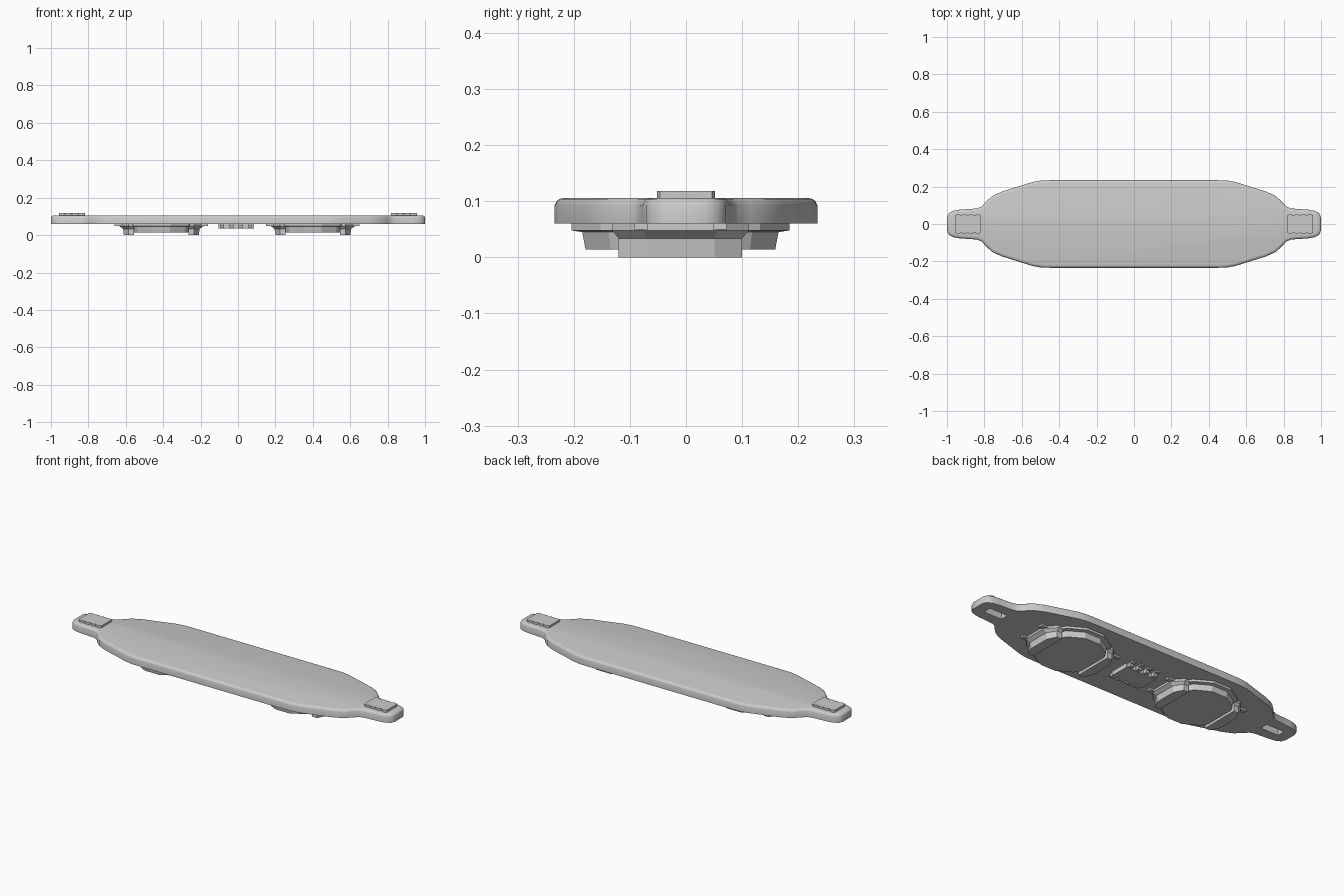
import bpy, bmesh, math

cube = bpy.data.objects.get("Cube")
if cube:
    bpy.data.objects.remove(cube, do_unlink=True)

grey = bpy.data.materials.new("plain grey")
grey.use_nodes = True
COL = (0.6, 0.6, 0.6, 1)
grey.diffuse_color = COL
grey.node_tree.nodes["Principled BSDF"].inputs["Base Color"].default_value = COL


def finish(name, bm, smooth=False):
    bmesh.ops.recalc_face_normals(bm, faces=bm.faces)
    me = bpy.data.meshes.new(name)
    bm.to_mesh(me)
    bm.free()
    ob = bpy.data.objects.new(name, me)
    bpy.context.collection.objects.link(ob)
    me.materials.append(grey)
    if smooth:
        bpy.ops.object.select_all(action="DESELECT")
        ob.select_set(True)
        bpy.context.view_layer.objects.active = ob
        bpy.ops.object.shade_smooth_by_angle(angle=math.radians(40))
    return ob


def loft(bm, rings):
    """Skin a stack of matching closed rings and cap both ends."""
    rows = [[bm.verts.new(p) for p in ring] for ring in rings]
    n = len(rows[0])
    for a, b in zip(rows, rows[1:]):
        for i in range(n):
            j = (i + 1) % n
            bm.faces.new((a[i], a[j], b[j], b[i]))
    bm.faces.new(rows[0][::-1])
    bm.faces.new(rows[-1])


def at(points, z):
    return [(x, y, z) for x, y in points]


def box(bm, x0, x1, y0, y1, z0, z1):
    loft(bm, [at([(x0, y0), (x1, y0), (x1, y1), (x0, y1)], z) for z in (z0, z1)])


def polygon(cx, cy, r, n=12):
    return [(cx + r * math.cos(math.tau * (i + 0.5) / n),
             cy + r * math.sin(math.tau * (i + 0.5) / n)) for i in range(n)]


def inset(points, d):
    """Move a counter-clockwise outline inward by d."""
    out = []
    for i, (x, y) in enumerate(points):
        (ax, ay), (bx, by) = points[i - 1], points[(i + 1) % len(points)]
        length = math.hypot(bx - ax, by - ay)
        out.append((x - d * (by - ay) / length, y + d * (bx - ax) / length))
    return out


# Board: quarter outline mirrored both ways, with a rounded top edge
quarter = [(1, 0.035), (0.99, 0.058), (0.965, 0.071), (0.93, 0.077), (0.84, 0.083),
           (0.815, 0.093), (0.795, 0.115), (0.76, 0.148), (0.71, 0.172), (0.62, 0.2),
           (0.54, 0.225), (0.5, 0.232), (0.45, 0.234)]
half = quarter + [(-x, y) for x, y in reversed(quarter)]
outline = half + [(-x, -y) for x, y in half]
bm = bmesh.new()
loft(bm, [at(inset(outline, d), z) for d, z in
          [(0, 0.06), (0, 0.093), (0.003, 0.1), (0.008, 0.104), (0.017, 0.106)]])
board = finish("board", bm, smooth=True)

# Long slots through the board ends, closed from above by the pads
bm = bmesh.new()
for s in (-1, 1):
    box(bm, s * 0.885 - 0.055, s * 0.885 + 0.055, -0.022, 0.022, 0.03, 0.15)
cutter = finish("slot_cutter", bm)
cutter.hide_render = True
cutter.hide_viewport = True
mod = board.modifiers.new("slots", "BOOLEAN")
mod.object = cutter
mod.solver = "EXACT"

# Top pads with scalloped long edges
for side, s in (("left", 1), ("right", -1)):
    edge = []
    for i in range(17):
        wave = 0.006 * abs(math.sin(math.pi * i / 4))
        edge.append((s * 0.888 - 0.07 + 0.14 * i / 16, 0.046 + wave))
    ring = [(x, -y) for x, y in edge] + edge[::-1]
    bm = bmesh.new()
    loft(bm, [at(ring, 0.1), at(ring, 0.118)])
    finish(side + "_pad", bm)

CY = -0.01
for side, cx in (("left", 0.4), ("right", -0.41)):
    # Coin cell above its wider flange
    bm = bmesh.new()
    loft(bm, [at(polygon(cx, CY, r), z) for r, z in
              [(0.175, 0.014), (0.181, 0.045), (0.201, 0.048), (0.201, 0.062)]])
    finish(side + "_coin_cell", bm)

    # End clips: straight wall, sloped skirt and two feet
    bm = bmesh.new()
    for s in (-1, 1):
        rings = []
        for reach, wide, z in [(0.2, 0.11, 0), (0.205, 0.11, 0.034),
                               (0.225, 0.122, 0.048), (0.225, 0.122, 0.061)]:
            half_clip = [(0.145, wide), (0.175, wide), (reach, wide * 0.55)]
            ring = half_clip + [(x, -y) for x, y in reversed(half_clip)]
            rings.append([(cx + s * x, CY + y, z) for x, y in ring])
        loft(bm, rings)
        for f in (-1, 1):
            xs = sorted((cx + s * 0.2, cx + s * 0.25))
            box(bm, *xs, CY + f * 0.07 - 0.012, CY + f * 0.07 + 0.012, 0.05, 0.061)
    finish(side + "_clips", bm)

# Chip and its legs
bm = bmesh.new()
box(bm, -0.105, 0.085, CY - 0.055, CY + 0.055, 0.036, 0.061)
finish("chip", bm)
bm = bmesh.new()
for i in range(4):
    x = -0.085 + 0.05 * i
    for s in (-1, 1):
        ys = sorted((CY + s * 0.05, CY + s * 0.075))
        box(bm, x - 0.011, x + 0.011, *ys, 0.038, 0.061)
        ys = sorted((CY + s * 0.07, CY + s * 0.095))
        box(bm, x - 0.011, x + 0.011, *ys, 0.052, 0.061)
finish("chip_legs", bm)
